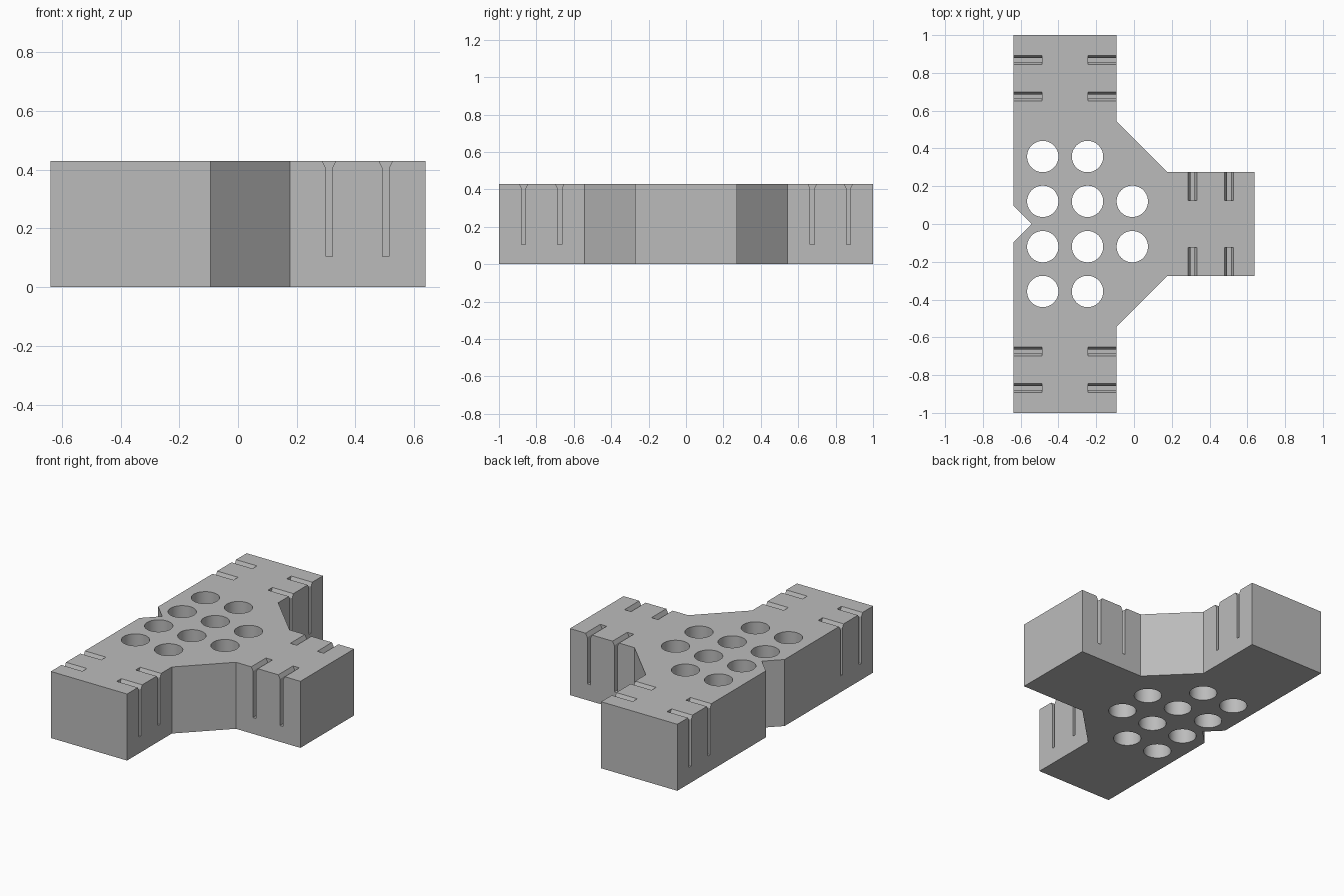
import bpy, bmesh, math
from mathutils import Matrix, Vector

cube = bpy.data.objects.get("Cube")
if cube:
    bpy.data.objects.remove(cube, do_unlink=True)

HEIGHT = 0.43
BACK, FRONT = -0.638, 0.638      # extent along x
ARM_X, ARM_Y = -0.093, 0.274     # inner sides of the long bar and the stem
SLOT_DEPTH, OVER = 0.15, 0.05

grey = bpy.data.materials.new("light grey")
grey.use_nodes = True
colour = (0.5, 0.5, 0.5, 1)
grey.diffuse_color = colour
grey.node_tree.nodes["Principled BSDF"].inputs["Base Color"].default_value = colour


def prism(bm, points, direction):
    """Extrude a closed outline into a solid."""
    face = bm.faces.new([bm.verts.new(p) for p in points])
    new = bmesh.ops.extrude_face_region(bm, geom=[face])["geom"]
    bmesh.ops.translate(bm, vec=direction,
                        verts=[v for v in new if isinstance(v, bmesh.types.BMVert)])


def make_object(name, bm):
    bmesh.ops.recalc_face_normals(bm, faces=bm.faces)
    mesh = bpy.data.meshes.new(name)
    bm.to_mesh(mesh)
    bm.free()
    obj = bpy.data.objects.new(name, mesh)
    bpy.context.collection.objects.link(obj)
    mesh.materials.append(grey)
    return obj


# T-shaped block with braced inner corners and a notch in the back
half = [(FRONT, ARM_Y), (0.177, ARM_Y), (ARM_X, 0.543),
        (ARM_X, 1), (BACK, 1), (BACK, 0.096)]
outline = half + [(-0.542, 0)] + [(x, -y) for x, y in reversed(half)]
bm = bmesh.new()
prism(bm, [(x, y, 0) for x, y in outline], Vector((0, 0, HEIGHT)))
block = make_object("connector_block", bm)

# Round through holes
bm = bmesh.new()
for x, rows in ((-0.483, (0.12, 0.357)), (-0.246, (0.12, 0.357)), (-0.009, (0.12,))):
    for y in rows:
        for side in (-1, 1):
            bmesh.ops.create_cone(bm, cap_ends=True, segments=64,
                                  radius1=0.083, radius2=0.083, depth=1,
                                  matrix=Matrix.Translation((x, side * y, HEIGHT / 2)))


# Narrow slots with a flared mouth
def slot(bm, edge, along, inward):
    side = [(0.011, 0.105), (0.011, 0.406), (0.023, HEIGHT), (0.023, 0.5)]
    profile = side + [(-u, z) for u, z in reversed(side)]
    start = edge - inward * OVER
    prism(bm, [start + along * u + Vector((0, 0, z)) for u, z in profile],
          inward * (SLOT_DEPTH + OVER))


X, Y = Vector((1, 0, 0)), Vector((0, 1, 0))
for side in (-1, 1):
    for x in (0.31, 0.503):
        slot(bm, Vector((x, side * ARM_Y, 0)), X, -side * Y)
    for y in (0.675, 0.868):
        slot(bm, Vector((BACK, side * y, 0)), Y, X)
        slot(bm, Vector((ARM_X, side * y, 0)), Y, -X)
cutter = make_object("hole_and_slot_cutter", bm)
cutter.hide_render = True

# Cut the block and keep the finished mesh
cut = block.modifiers.new("cut", 'BOOLEAN')
cut.operation = 'DIFFERENCE'
cut.solver = 'EXACT'
cut.object = cutter
bpy.context.view_layer.update()
graph = bpy.context.evaluated_depsgraph_get()
block.data = bpy.data.meshes.new_from_object(block.evaluated_get(graph))
block.modifiers.clear()
bpy.data.objects.remove(cutter, do_unlink=True)

bpy.ops.object.select_all(action='DESELECT')
block.select_set(True)
bpy.context.view_layer.objects.active = block
bpy.ops.object.shade_smooth_by_angle(angle=math.radians(20))
